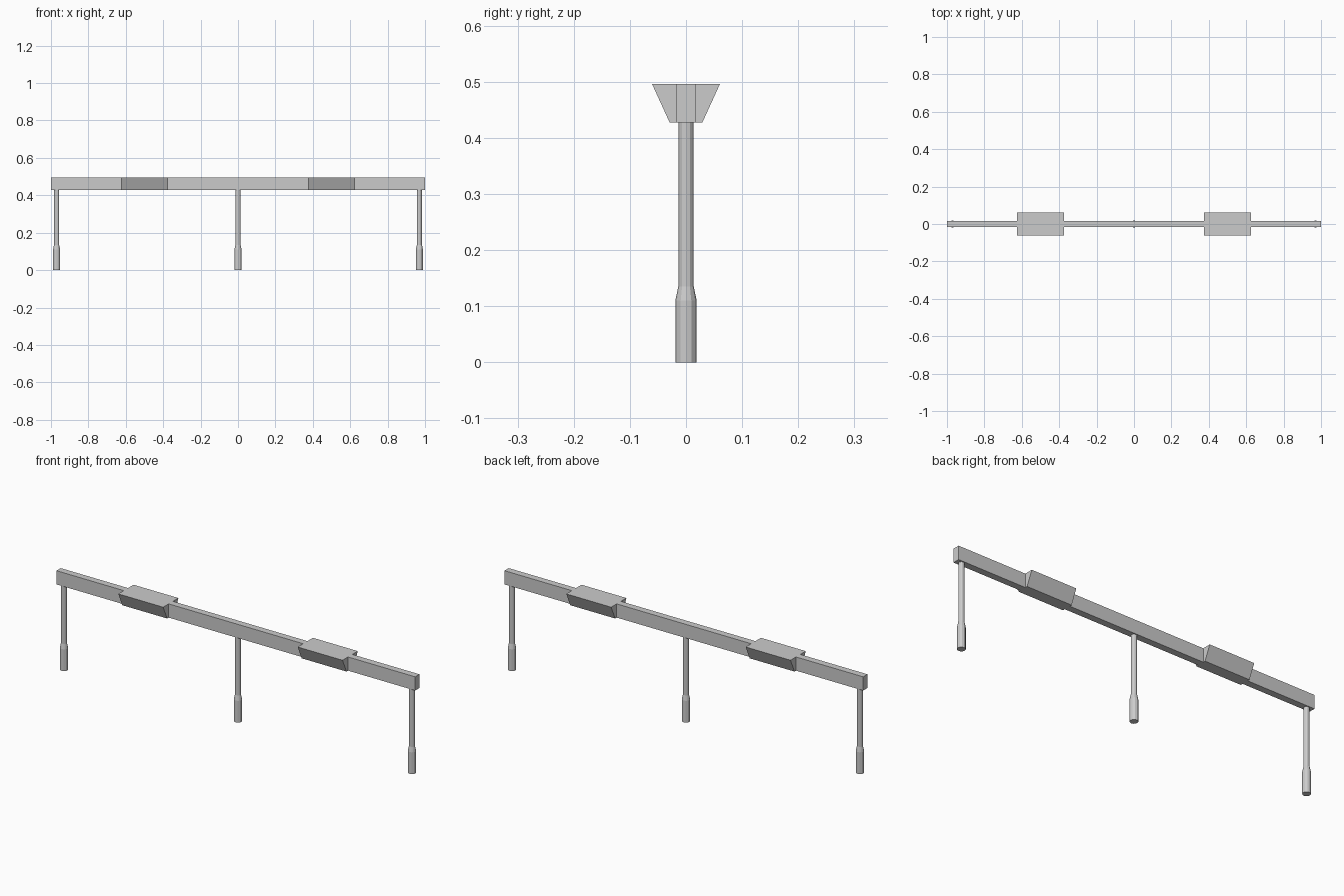
import bpy
import math

if "Cube" in bpy.data.objects:
    bpy.data.objects.remove(bpy.data.objects["Cube"])

BEAM_BOTTOM, BEAM_TOP = 0.427, 0.496


def add_mesh(name, verts, faces):
    mesh = bpy.data.meshes.new(name)
    mesh.from_pydata(verts, [], faces)
    obj = bpy.data.objects.new(name, mesh)
    bpy.context.collection.objects.link(obj)
    return obj


def loft(name, rings):
    """Join equal-sized rings of points into a closed solid."""
    n = len(rings[0])
    verts = [p for ring in rings for p in ring]
    faces = [tuple(reversed(range(n)))]
    for k in range(len(rings) - 1):
        for i in range(n):
            j = (i + 1) % n
            faces.append((k * n + i, k * n + j, (k + 1) * n + j, (k + 1) * n + i))
    faces.append(tuple(range((len(rings) - 1) * n, len(rings) * n)))
    return add_mesh(name, verts, faces)


def rectangle(x, half_x, half_y, z):
    return [(x - half_x, -half_y, z), (x + half_x, -half_y, z),
            (x + half_x, half_y, z), (x - half_x, half_y, z)]


def circle(x, radius, z, sides=12):
    return [(x + radius * math.cos(math.tau * i / sides),
             radius * math.sin(math.tau * i / sides), z) for i in range(sides)]


# Long top beam
loft("beam", [rectangle(0, 1, 0.017, z) for z in (BEAM_BOTTOM, BEAM_TOP)])

# Flared blocks that widen towards the top
for side, x in (("left", -0.5), ("right", 0.5)):
    loft(f"{side}_flared_block", [rectangle(x, 0.125, 0.029, BEAM_BOTTOM),
                                  rectangle(x, 0.125, 0.0605, BEAM_TOP)])

# Posts with a thicker lower sleeve
POST_PROFILE = [(0.019, 0), (0.019, 0.11), (0.0138, 0.135), (0.0138, BEAM_BOTTOM)]
for place, x in (("left", -0.97), ("middle", 0), ("right", 0.97)):
    loft(f"{place}_post", [circle(x, r, z) for r, z in POST_PROFILE])
